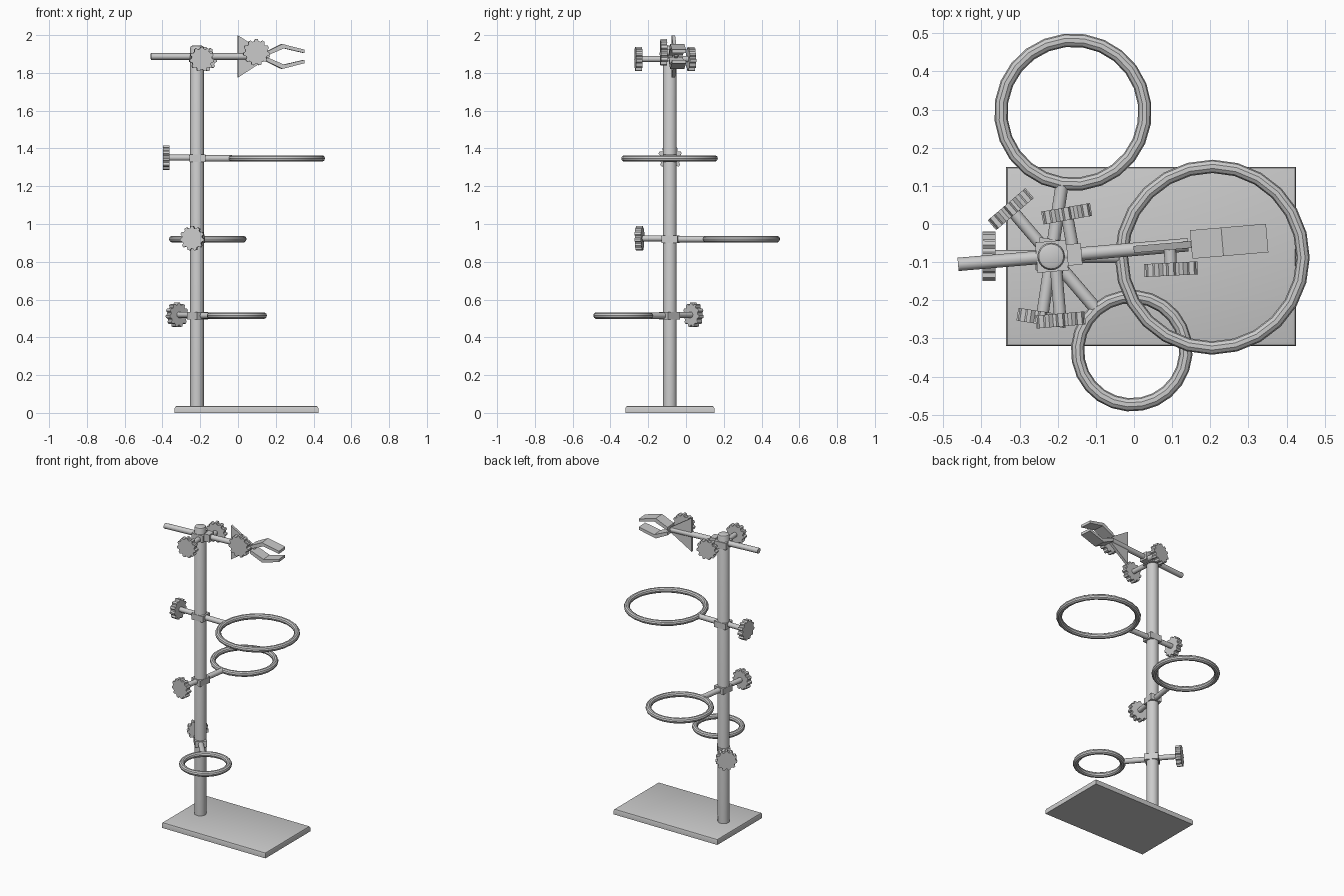
import bpy, bmesh
from math import pi, sin, cos, atan2, hypot, radians
from mathutils import Matrix, Vector

if "Cube" in bpy.data.objects:
    bpy.data.objects.remove(bpy.data.objects["Cube"])

PX, PY = -0.217, -0.085          # post axis


def finish(name, bm, frame=Matrix()):
    bmesh.ops.recalc_face_normals(bm, faces=bm.faces)
    me = bpy.data.meshes.new(name)
    bm.to_mesh(me)
    bm.free()
    me.transform(frame)
    ob = bpy.data.objects.new(name, me)
    bpy.context.collection.objects.link(ob)
    bpy.ops.object.select_all(action='DESELECT')
    ob.select_set(True)
    bpy.context.view_layer.objects.active = ob
    bpy.ops.object.shade_smooth_by_angle(angle=radians(32))
    return ob


def box(name, lo, hi, frame=Matrix(), bevel=0):
    bm = bmesh.new()
    lo, hi = Vector(lo), Vector(hi)
    bmesh.ops.create_cube(bm, size=1, matrix=Matrix.Translation((lo + hi) / 2)
                          @ Matrix.Diagonal((*(hi - lo), 1)))
    if bevel:
        top = [e for e in bm.edges if all(v.co.z > hi.z - 1e-5 for v in e.verts)]
        bmesh.ops.bevel(bm, geom=top, offset=bevel, segments=2, affect='EDGES', profile=0.5)
    return finish(name, bm, frame)


def rod(name, a, b, r, frame=Matrix(), n=12, bevel=0):
    a, b = Vector(a), Vector(b)
    bm = bmesh.new()
    m = Matrix.Translation((a + b) / 2) @ (b - a).to_track_quat('Z', 'Y').to_matrix().to_4x4()
    bmesh.ops.create_cone(bm, cap_ends=True, segments=n, radius1=r, radius2=r,
                          depth=(b - a).length)
    if bevel:
        top = [e for e in bm.edges if all(v.co.z > 0 for v in e.verts)]
        bmesh.ops.bevel(bm, geom=top, offset=bevel, segments=2, affect='EDGES', profile=0.5)
    bm.transform(m)
    return finish(name, bm, frame)


def prism(name, pts, depth, m):
    # outline in local xy, extruded symmetrically along local z
    bm = bmesh.new()
    f = bm.faces.new([bm.verts.new((x, y, -depth / 2)) for x, y in pts])
    top = bmesh.ops.extrude_face_region(bm, geom=[f])['geom']
    bmesh.ops.translate(bm, vec=(0, 0, depth),
                        verts=[g for g in top if isinstance(g, bmesh.types.BMVert)])
    return finish(name, bm, m)


def knob(name, start, end, frame, r=0.065):
    # threaded stem with a lobed grip at its end
    start, end = Vector(start), Vector(end)
    rod(name + "_stem", start, end, 0.016, frame)
    lobes, pts = 11, []
    for i in range(lobes):
        for k, s in ((-0.36, 0.84), (-0.17, 1), (0.17, 1), (0.36, 0.84)):
            t = pi / 2 + (i + k) * 2 * pi / lobes
            pts.append((r * s * cos(t), r * s * sin(t)))
    q = (end - start).to_track_quat('Z', 'Y').to_matrix().to_4x4()
    prism(name, pts, 0.034, frame @ Matrix.Translation(end) @ q)


def ring(name, c, z, major, minor=0.0175, n=24, k=10):
    # support ring, arm, collar and tightening knob
    dx, dy = c[0] - PX, c[1] - PY
    dist = hypot(dx, dy)
    frame = Matrix.Translation((PX, PY, z)) @ Matrix.Rotation(atan2(dy, dx), 4, 'Z')
    bm = bmesh.new()
    rows = []
    for i in range(n):
        a = 2 * pi * i / n
        rows.append([bm.verts.new((dist + (major + minor * cos(b)) * cos(a),
                                   (major + minor * cos(b)) * sin(a), minor * sin(b)))
                     for b in (2 * pi * j / k for j in range(k))])
    for i in range(n):
        p, q = rows[i], rows[(i + 1) % n]
        for j in range(k):
            bm.faces.new((p[j], q[j], q[(j + 1) % k], p[(j + 1) % k]))
    finish(name, bm, frame)
    rod(name + "_arm", (0.02, 0, 0), (dist - major, 0, 0), 0.017, frame)
    box(name + "_collar", (-0.04, -0.037, -0.02), (0.045, 0.037, 0.02), frame)
    knob(name + "_knob", (-0.02, 0, 0.004), (-0.163, 0, 0.004), frame)


# Base and post
box("base", (-0.335, -0.32, 0), (0.425, 0.15, 0.037), bevel=0.012)
rod("post", (PX, PY, 0.02), (PX, PY, 1.945), 0.036, n=24, bevel=0.012)

# Three support rings
ring("large_ring", (0.205, -0.087), 1.347, 0.238)
ring("medium_ring", (-0.16, 0.293), 0.92, 0.189)
ring("small_ring", (-0.006, -0.332), 0.515, 0.142)

# Top clamp, built in a frame along its rod
top = Matrix.Translation((PX, PY, 1.887)) @ Matrix.Rotation(0.085, 4, 'Z')
rod("clamp_rod", (-0.245, 0, 0), (0.36, 0, 0), 0.0175, top)
box("post_clamp_block", (-0.039, -0.04, -0.03), (0.042, 0.04, 0.015), top)
box("rod_clamp_block", (0.042, -0.028, -0.025), (0.08, 0.028, 0.025), top)
knob("front_knob", (0.01, -0.02, -0.014), (0.01, -0.168, -0.014), top)
knob("back_knob", (0.058, 0.02, -0.014), (0.05, 0.108, -0.014), top)

# Gripper: triangular plate, jaws and adjusting knob
side = top @ Matrix.Rotation(pi / 2, 4, 'X')
prism("gripper_plate", [(0.217, 0.112), (0.217, -0.112), (0.39, 0)], 0.018, side)
for s, name in ((1, "upper_jaw"), (-1, "lower_jaw")):
    pts = [(0.368, 0.026), (0.45, 0.066), (0.568, 0.036), (0.568, 0.018),
           (0.46, 0.043), (0.368, 0.004)]
    prism(name, [(x, z * s) for x, z in pts], 0.075, side)
knob("gripper_knob", (0.312, 0, 0.022), (0.31, -0.06, 0.022), top, 0.07)
